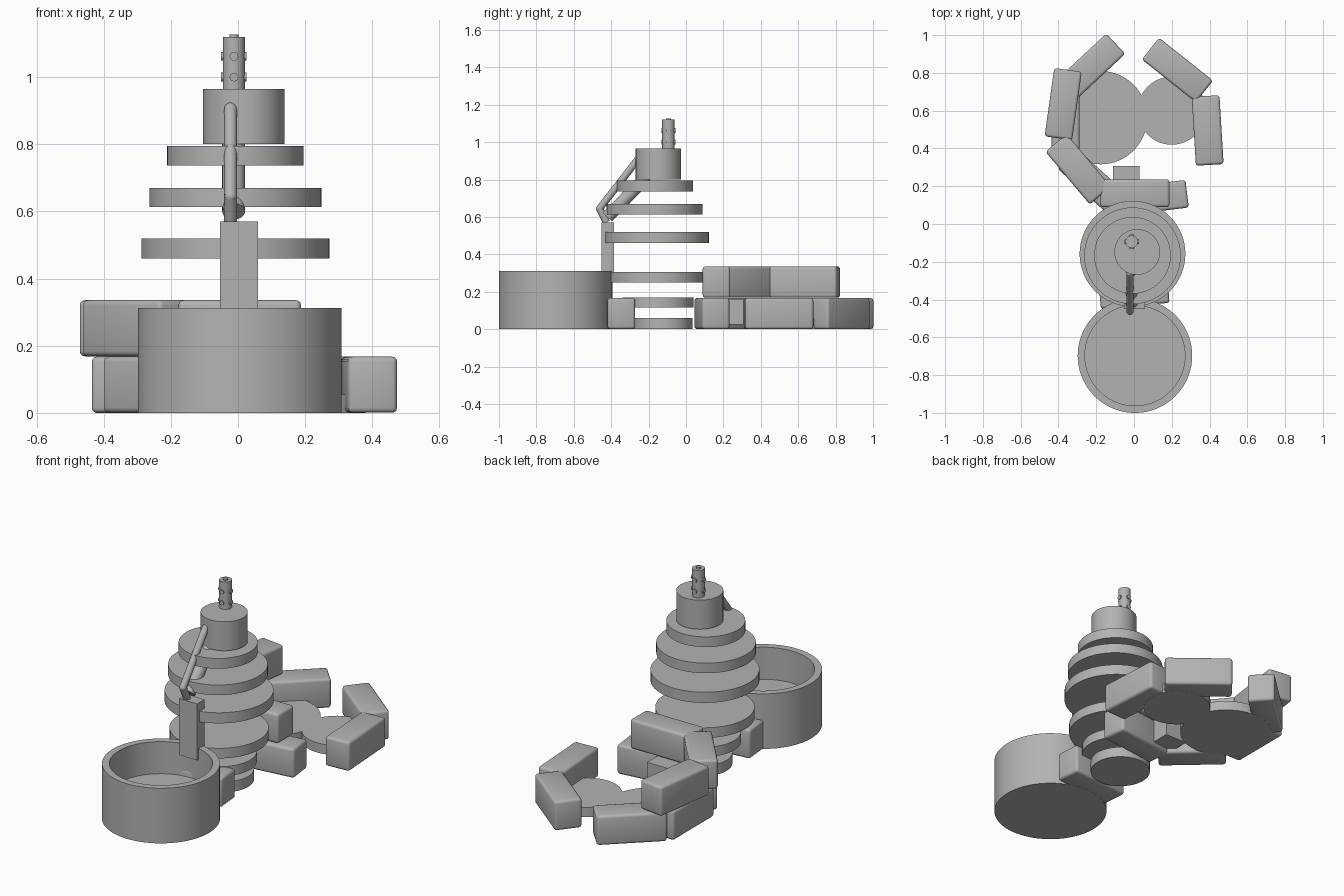
import bpy
import bmesh
from math import radians, pi, cos, sin
from mathutils import Vector, Matrix

if "Cube" in bpy.data.objects:
    bpy.data.objects.remove(bpy.data.objects["Cube"], do_unlink=True)

grey = bpy.data.materials.new("plain_grey")
grey.use_nodes = True
grey.diffuse_color = (0.45, 0.45, 0.45, 1)
grey.node_tree.nodes["Principled BSDF"].inputs["Base Color"].default_value = (0.45, 0.45, 0.45, 1)


def finish(bm, name):
    """Turn a bmesh into a smooth-shaded grey object with sharp edges kept."""
    bmesh.ops.recalc_face_normals(bm, faces=bm.faces)
    mesh = bpy.data.meshes.new(name)
    bm.to_mesh(mesh)
    bm.free()
    obj = bpy.data.objects.new(name, mesh)
    bpy.context.collection.objects.link(obj)
    mesh.materials.append(grey)
    bpy.ops.object.select_all(action="DESELECT")
    obj.select_set(True)
    bpy.context.view_layer.objects.active = obj
    bpy.ops.object.shade_smooth_by_angle(angle=radians(35))
    return obj


def lathe(name, centre, profile, sides=64):
    """Spin an (r, z) profile that starts and ends on the axis."""
    bm = bmesh.new()
    verts = [bm.verts.new((r, 0, z)) for r, z in profile]
    edges = [bm.edges.new(pair) for pair in zip(verts, verts[1:])]
    bmesh.ops.spin(bm, geom=verts + edges, axis=(0, 0, 1), cent=(0, 0, 0),
                   angle=2 * pi, steps=sides)
    bmesh.ops.remove_doubles(bm, verts=bm.verts, dist=0.0001)
    bmesh.ops.translate(bm, verts=bm.verts, vec=(*centre, 0))
    return finish(bm, name)


def disc(name, centre, radius, low, high):
    return lathe(name, centre, [(0, low), (radius, low), (radius, high), (0, high)])


def box(name, centre, size, angle=0, bevel=0.0):
    bm = bmesh.new()
    bmesh.ops.create_cube(bm, size=1)
    bmesh.ops.scale(bm, verts=bm.verts, vec=size)
    if bevel:
        bmesh.ops.bevel(bm, geom=bm.edges[:], offset=bevel, segments=3,
                        profile=0.5, affect="EDGES")
    place = Matrix.Translation(centre) @ Matrix.Rotation(radians(angle), 4, "Z")
    bmesh.ops.transform(bm, matrix=place, verts=bm.verts)
    return finish(bm, name)


def rod(name, start, end, radius, sides=24):
    """Closed cylinder between two points."""
    start, end = Vector(start), Vector(end)
    axis = end - start
    bm = bmesh.new()
    bmesh.ops.create_cone(bm, cap_ends=True, segments=sides, radius1=radius,
                          radius2=radius, depth=axis.length)
    turn = axis.to_track_quat("Z", "Y").to_matrix().to_4x4()
    bmesh.ops.transform(bm, matrix=Matrix.Translation((start + end) / 2) @ turn,
                        verts=bm.verts)
    return finish(bm, name)


def ball(name, centre, radius):
    bm = bmesh.new()
    bmesh.ops.create_uvsphere(bm, u_segments=20, v_segments=12, radius=radius)
    bmesh.ops.translate(bm, verts=bm.verts, vec=centre)
    return finish(bm, name)


# Open round tub at the front
lathe("tub", (0.005, -0.697),
      [(0, 0), (0.303, 0), (0.303, 0.312), (0.265, 0.312), (0.265, 0.13), (0, 0.13)], 96)

# Floating stack of discs: y centre, radius, low, high
for i, (y, r, low, high) in enumerate([
        (-0.125, 0.16, 0, 0.06), (-0.15, 0.19, 0.115, 0.17),
        (-0.158, 0.255, 0.25, 0.307), (-0.158, 0.28, 0.46, 0.52),
        (-0.168, 0.256, 0.613, 0.67), (-0.166, 0.203, 0.737, 0.795)]):
    disc(f"tower_disc_{i + 1}", (-0.008, y), r, low, high)

# Drum and mast on top
disc("drum", (0.017, -0.148), 0.121, 0.80, 0.965)
mast = (-0.012, -0.094)
disc("mast", mast, 0.033, 0.965, 1.12)
disc("mast_tip", mast, 0.013, 1.12, 1.127)
for z in (1.0, 1.062):
    for k in range(4):
        d = Vector((cos(k * pi / 2), sin(k * pi / 2), 0))
        base = Vector((*mast, z))
        rod(f"mast_stud_{z}_{k}", base + d * 0.02, base + d * 0.038, 0.013, 16)

# Post hung over the tub rim and the slanted pipes above it
box("post", (0.003, -0.418, 0.41), (0.113, 0.066, 0.32))
rod("thick_pipe", (-0.013, -0.42, 0.60), (-0.013, -0.21, 0.815), 0.034)
path = [(-0.022, -0.425, 0.57), (-0.022, -0.462, 0.645), (-0.022, -0.26, 0.905)]
for i in range(2):
    rod(f"thin_pipe_{i + 1}", path[i], path[i + 1], 0.019)
ball("thin_pipe_elbow", path[1], 0.019)
ball("thin_pipe_end", path[2], 0.019)

# Rounded blocks: x, y, layer, angle
for i, (x, y, layer, angle) in enumerate([
        (0.0, -0.36, 0, 5), (0.10, 0.138, 0, 7), (-0.22, 0.225, 0, -42),
        (-0.362, 0.55, 0, 90), (-0.23, 0.83, 0, 43),
        (0.23, 0.815, 0, -38.5), (0.39, 0.495, 0, -86.5),
        (0.005, 0.163, 1, 0), (-0.295, 0.29, 1, -50), (-0.375, 0.635, 1, 82)]):
    box(f"block_{i + 1}", (x, y, 0.084 + 0.168 * layer),
        (0.365, 0.147, 0.167), angle, 0.015)

# Small block and low round slabs at the back
box("small_block", (-0.04, 0.23, 0.093), (0.14, 0.155, 0.135))
disc("large_slab", (-0.177, 0.563), 0.247, 0, 0.055)
disc("small_slab", (0.2, 0.6), 0.18, 0, 0.055)
